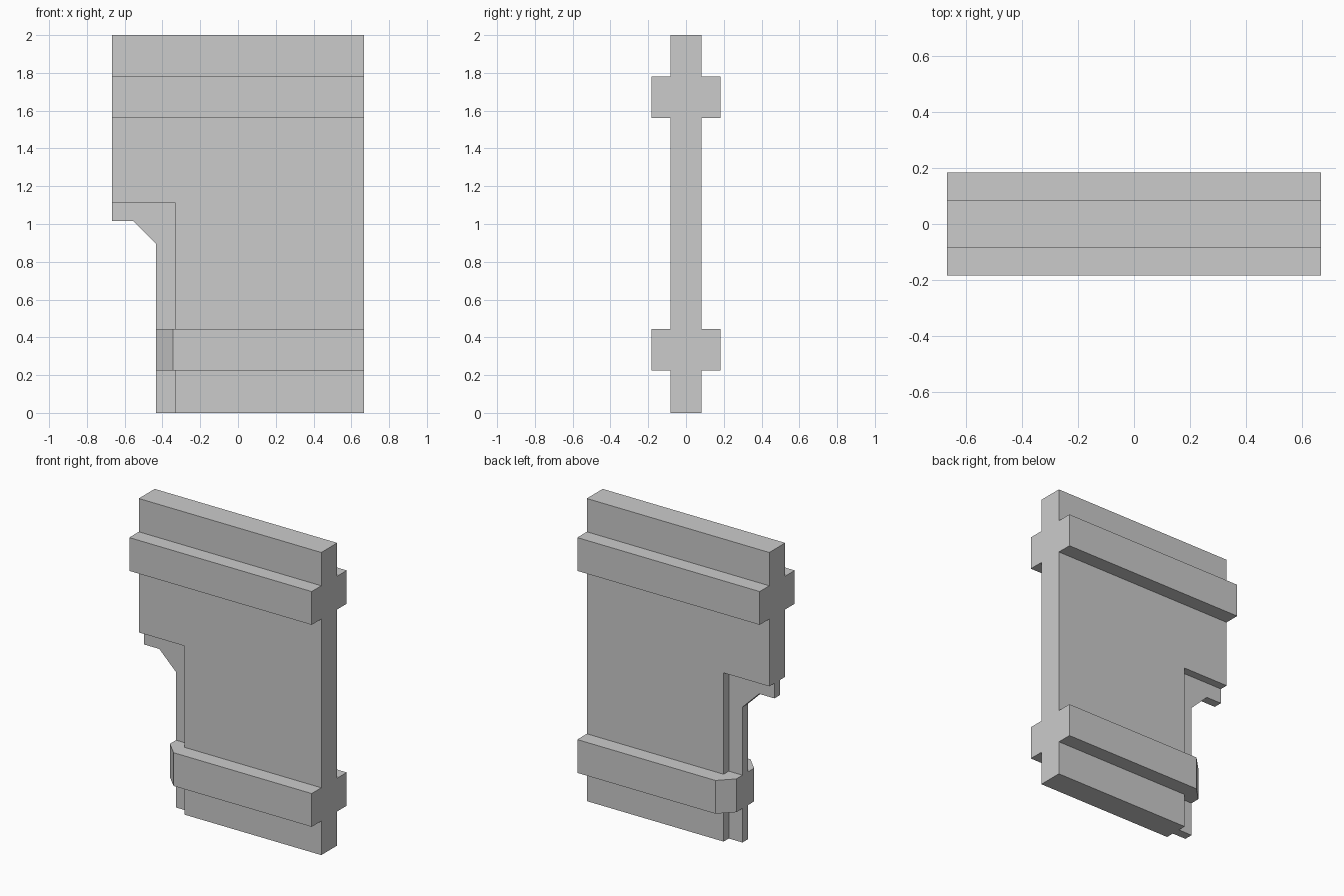
import bpy, bmesh
from mathutils import Vector

if "Cube" in bpy.data.objects:
    bpy.data.objects.remove(bpy.data.objects["Cube"])

W, H = 0.667, 2.0        # half width, height
T, BEAM_T = 0.083, 0.183  # half depth of panel and beams
TRIM_T = 0.029           # half depth of the recessed doorway edge
DOOR_X, DOOR_Z = -0.333, 1.115
EDGE_X = -0.433


def prism(name, points, direction):
    """Closed prism: a flat outline of 3D points swept along a direction."""
    bm = bmesh.new()
    face = bm.faces.new([bm.verts.new(p) for p in points])
    res = bmesh.ops.extrude_face_region(bm, geom=[face], use_keep_orig=True)
    moved = [g for g in res["geom"] if isinstance(g, bmesh.types.BMVert)]
    bmesh.ops.translate(bm, verts=moved, vec=Vector(direction))
    bmesh.ops.recalc_face_normals(bm, faces=bm.faces)
    mesh = bpy.data.meshes.new(name)
    bm.to_mesh(mesh)
    bm.free()
    obj = bpy.data.objects.new(name, mesh)
    bpy.context.collection.objects.link(obj)
    return obj


def slab(name, outline, half):
    """Front outline (x, z) with depth centred on y = 0."""
    return prism(name, [(x, -half, z) for x, z in outline], (0, 2 * half, 0))


def beam(name, outline, z0, z1):
    """Plan outline (x, y) raised from z0 to z1."""
    return prism(name, [(x, y, z0) for x, y in outline], (0, 0, z1 - z0))


# Main panel with half a doorway cut from its left side
wall = slab("wall_panel", [(DOOR_X, 0), (W, 0), (W, H), (-W, H),
                           (-W, DOOR_Z), (DOOR_X, DOOR_Z)], T)

# Thin recessed doorway edge with a slanted corner, run into the panel
trim = slab("doorway_edge", [(EDGE_X, 0), (-0.25, 0), (-0.25, 1.2), (-W, 1.2),
                             (-W, 1.015), (-0.555, 1.015), (EDGE_X, 0.895)], TRIM_T)

# Upper beam spans the full width, lower beam has a chamfered doorway end
upper = beam("upper_beam", [(-W, -BEAM_T), (W, -BEAM_T), (W, BEAM_T), (-W, BEAM_T)],
             1.56, 1.78)
c = 0.09
lower = beam("lower_beam", [(EDGE_X + c, -BEAM_T), (W, -BEAM_T), (W, BEAM_T),
                            (EDGE_X + c, BEAM_T), (EDGE_X, BEAM_T - c),
                            (EDGE_X, c - BEAM_T)], 0.225, 0.445)

# Merge everything into one clean solid
bpy.context.view_layer.objects.active = wall
for part in (trim, upper, lower):
    mod = wall.modifiers.new("join_" + part.name, 'BOOLEAN')
    mod.operation = 'UNION'
    mod.solver = 'EXACT'
    mod.object = part
    bpy.ops.object.modifier_apply(modifier=mod.name)
    bpy.data.objects.remove(part)
wall.name = "wall_with_doorway"
